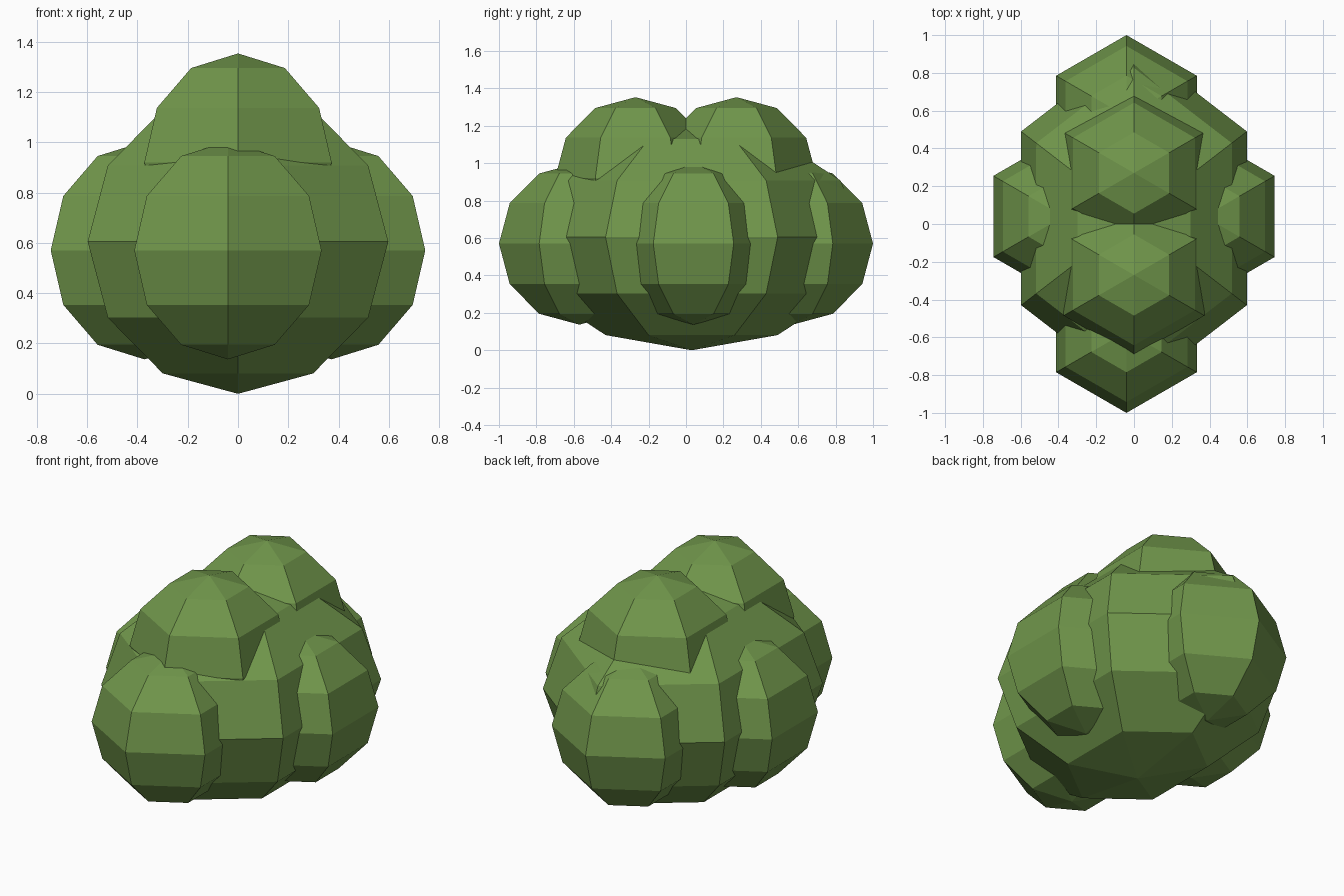
import bpy, bmesh
from mathutils import Matrix

if "Cube" in bpy.data.objects:
    bpy.data.objects.remove(bpy.data.objects["Cube"])

leaf = bpy.data.materials.new("leaf green")
leaf.diffuse_color = (0.162, 0.305, 0.070, 1)
leaf.use_nodes = True
leaf.node_tree.nodes["Principled BSDF"].inputs["Base Color"].default_value = leaf.diffuse_color


def lobe(name, centre, radii):
    """Six-sided, six-ring flat-shaded ball with its corners along y."""
    bm = bmesh.new()
    bmesh.ops.create_uvsphere(bm, u_segments=6, v_segments=6, radius=1)
    # make sure a corner of the hexagon points along y
    if max(v.co.x for v in bm.verts) > 0.95:
        bmesh.ops.rotate(bm, verts=bm.verts, matrix=Matrix.Rotation(0.5235988, 3, 'Z'))
    bmesh.ops.scale(bm, verts=bm.verts, vec=radii)
    bmesh.ops.translate(bm, verts=bm.verts, vec=centre)
    mesh = bpy.data.meshes.new(name)
    bm.to_mesh(mesh)
    bm.free()
    mesh.materials.append(leaf)
    obj = bpy.data.objects.new(name, mesh)
    bpy.context.collection.objects.link(obj)
    return obj


R = (0.43, 0.43, 0.433)

# Big central mass of the bush
lobe("bush_core", (0, 0.03, 0.605), (0.69, 0.92, 0.605))

# Mirrored pairs: ends, sides and top
for s, end, side in ((-1, "front", "left"), (1, "back", "right")):
    lobe(end + "_lobe", (-0.04, s * 0.57, 0.57), R)
    lobe(side + "_lobe", (s * 0.372, 0.04, 0.57), R)
    lobe("top_" + end + "_lobe", (0, s * 0.27, 0.92), R)
